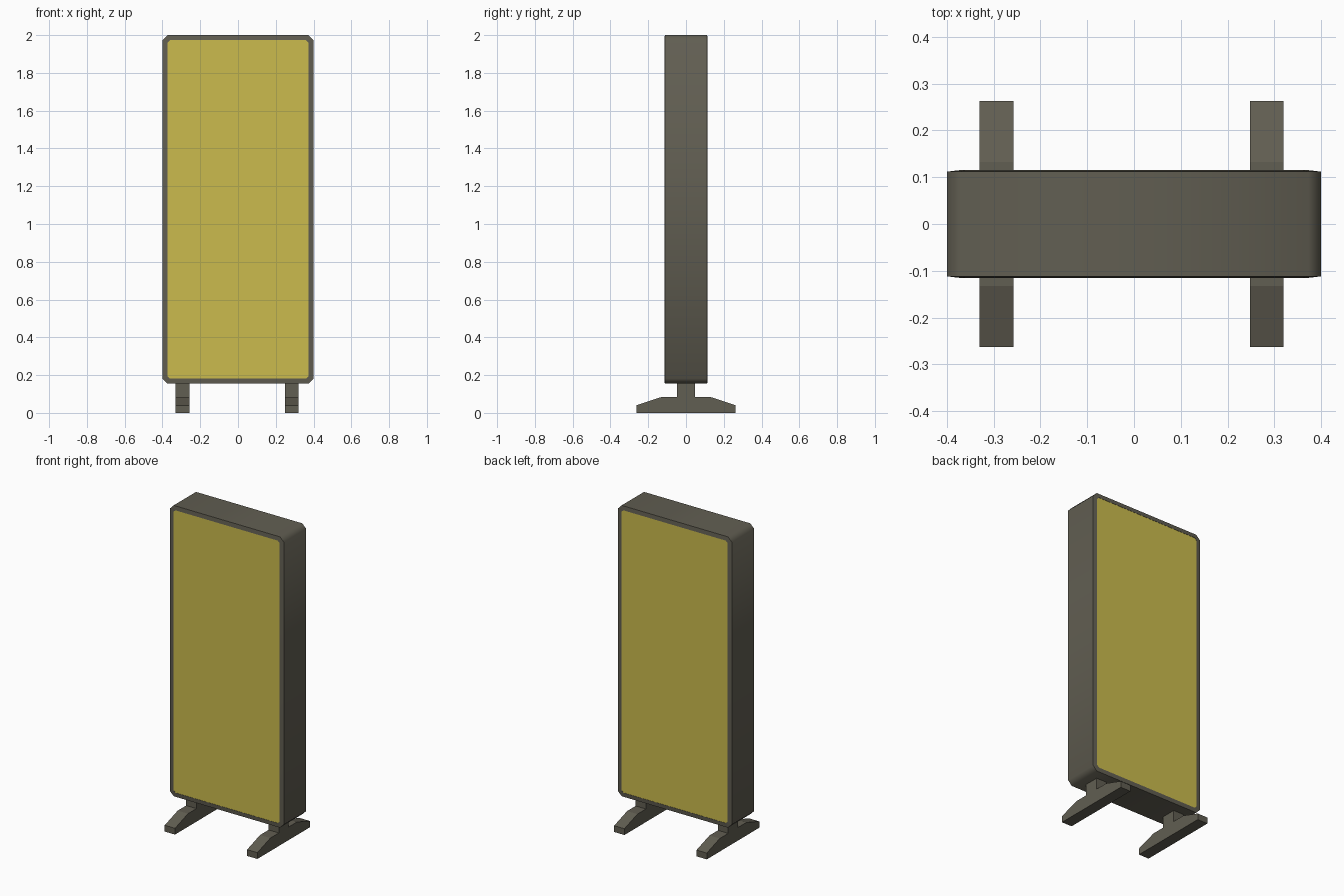
import bpy, bmesh, math

if "Cube" in bpy.data.objects:
    bpy.data.objects.remove(bpy.data.objects["Cube"])


def material(name, color):
    m = bpy.data.materials.new(name)
    m.diffuse_color = (*color, 1)
    m.use_nodes = True
    m.node_tree.nodes["Principled BSDF"].inputs["Base Color"].default_value = m.diffuse_color
    return m


frame_mat = material("dark_grey_frame", (0.120, 0.112, 0.084))
panel_mat = material("yellow_panel", (0.60, 0.50, 0.075))

Z0, Z1 = 0.155, 2.0
MID, HALF_H = (Z0 + Z1) / 2, (Z1 - Z0) / 2


def ring(bm, half_w, half_h, cut, y):
    """Rectangle with cut corners in the XZ plane."""
    w, h, c = half_w, half_h, cut
    pts = [(w - c, h), (w, h - c), (w, c - h), (w - c, -h),
           (c - w, -h), (-w, c - h), (-w, h - c), (c - w, h)]
    return [bm.verts.new((x, y, MID + z)) for x, z in pts]


def finish(bm, name, mats, smooth=None):
    bmesh.ops.recalc_face_normals(bm, faces=bm.faces)
    me = bpy.data.meshes.new(name)
    bm.to_mesh(me)
    bm.free()
    for m in mats:
        me.materials.append(m)
    ob = bpy.data.objects.new(name, me)
    bpy.context.collection.objects.link(ob)
    if smooth:
        bpy.ops.object.select_all(action='DESELECT')
        ob.select_set(True)
        bpy.context.view_layer.objects.active = ob
        bpy.ops.object.shade_smooth_by_angle(angle=math.radians(smooth))
    return ob


# Sign box: cut-corner shell with slightly raised rims and a panel on both sides
bm = bmesh.new()
E = 0.0265
rings = []
for s in (-1, 1):
    outer = ring(bm, 0.40, HALF_H, 0.027, s * 0.112)
    lip = ring(bm, 0.40 - E, HALF_H - E, 0.014, s * 0.115)
    inner = ring(bm, 0.40 - E, HALF_H - E, 0.014, s * 0.1135)
    rings.append([inner, lip, outer] if s < 0 else [outer, lip, inner])
loops = rings[0] + rings[1]
for a, b in zip(loops, loops[1:]):
    for i in range(8):
        j = (i + 1) % 8
        bm.faces.new((a[i], a[j], b[j], b[i]))
for cap in (loops[0], loops[-1]):
    bm.faces.new(cap).material_index = 1
finish(bm, "sign_box", [frame_mat, panel_mat], 50)

# Feet: tapered runner and short stem in one side profile, extruded across X
half = [(0.263, 0.0), (0.263, 0.04), (0.133, 0.083), (0.048, 0.083), (0.048, 0.158)]
profile = half + [(-y, z) for y, z in reversed(half)]
for name, cx in (("left_foot", -0.294), ("right_foot", 0.284)):
    bm = bmesh.new()
    face = bm.faces.new([bm.verts.new((cx - 0.036, y, z)) for y, z in profile])
    out = bmesh.ops.extrude_face_region(bm, geom=[face])
    moved = [v for v in out["geom"] if isinstance(v, bmesh.types.BMVert)]
    bmesh.ops.translate(bm, verts=moved, vec=(0.072, 0, 0))
    finish(bm, name, [frame_mat])
